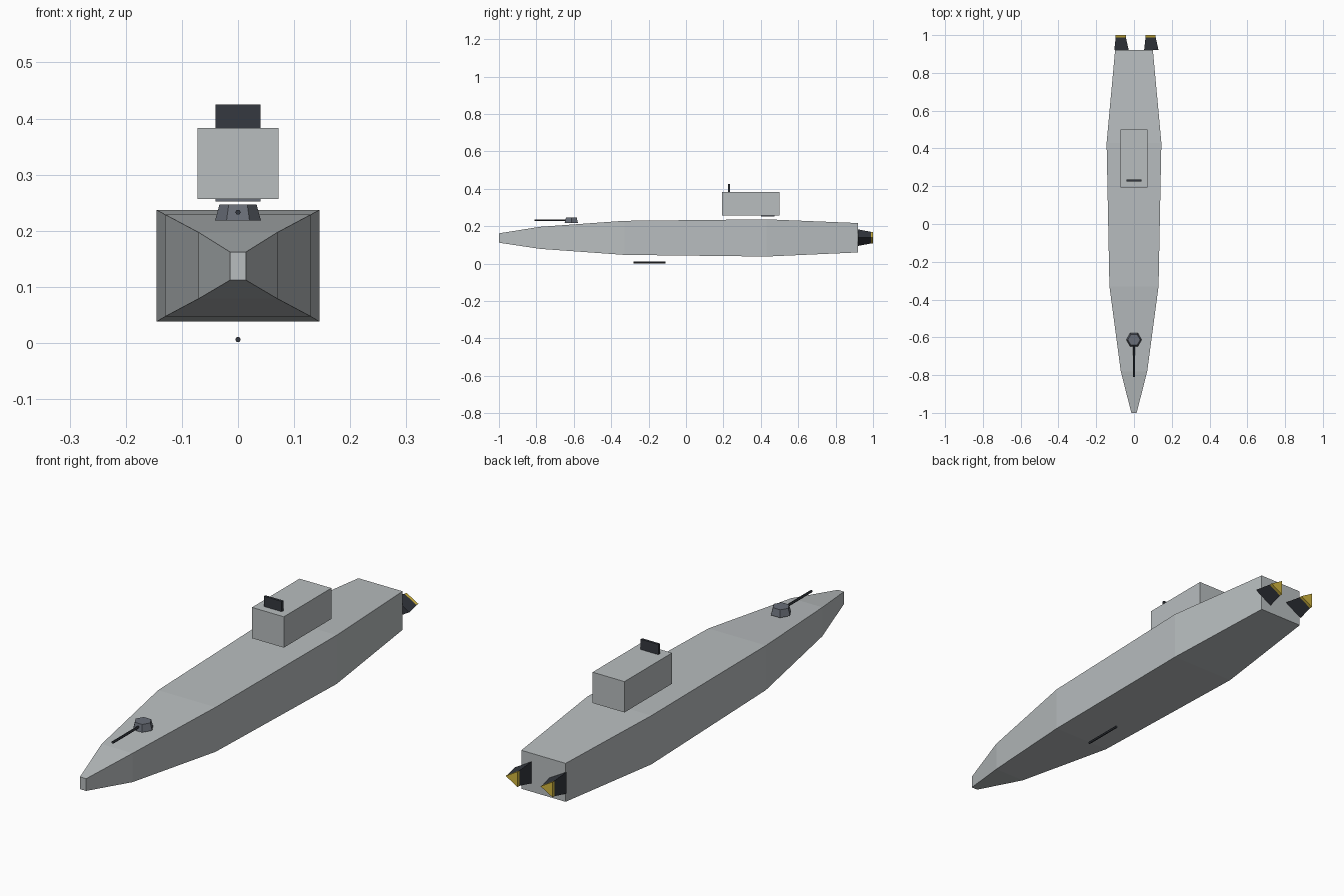
import bpy
import bmesh
import math
from mathutils import Matrix, Vector

if "Cube" in bpy.data.objects:
    bpy.data.objects.remove(bpy.data.objects["Cube"], do_unlink=True)


def material(name, rgb):
    m = bpy.data.materials.new(name)
    m.use_nodes = True
    m.diffuse_color = (*rgb, 1)
    m.node_tree.nodes["Principled BSDF"].inputs["Base Color"].default_value = (*rgb, 1)
    return m


hull_grey = material("hull grey", (0.48, 0.51, 0.52))
slate = material("slate", (0.14, 0.155, 0.185))
charcoal = material("charcoal", (0.035, 0.04, 0.05))
glow_yellow = material("engine yellow", (0.65, 0.47, 0.05))


def finish(name, bm, mat):
    bmesh.ops.recalc_face_normals(bm, faces=bm.faces)
    mesh = bpy.data.meshes.new(name)
    bm.to_mesh(mesh)
    bm.free()
    mesh.materials.append(mat)
    obj = bpy.data.objects.new(name, mesh)
    bpy.context.collection.objects.link(obj)
    return obj


def box(name, low, high, mat):
    low, high = Vector(low), Vector(high)
    bm = bmesh.new()
    bmesh.ops.create_cube(bm, size=1)
    bmesh.ops.scale(bm, vec=high - low, verts=bm.verts)
    bmesh.ops.translate(bm, vec=(low + high) / 2, verts=bm.verts)
    return finish(name, bm, mat)


def frustum(name, start, end, r1, r2, sides, mat):
    """Straight-sided tube from start to end, with one corner towards +x."""
    start, end = Vector(start), Vector(end)
    axis = (end - start).normalized()
    side = Vector((1, 0, 0))
    bm = bmesh.new()
    rings = []
    for centre, r in ((start, r1), (end, r2)):
        ring = []
        for i in range(sides):
            a = math.tau * i / sides
            ring.append(bm.verts.new(centre + r * (side * math.cos(a) + axis.cross(side) * math.sin(a))))
        rings.append(ring)
        bm.faces.new(ring)
    for i in range(sides):
        j = (i + 1) % sides
        bm.faces.new((rings[0][i], rings[0][j], rings[1][j], rings[1][i]))
    return finish(name, bm, mat)


# Hull: rectangular sections (y, half width, bottom, top) joined bow to stern
sections = [
    (-1.0, 0.014, 0.112, 0.162),
    (-0.78, 0.07, 0.079, 0.197),
    (-0.33, 0.13, 0.047, 0.229),
    (0.43, 0.145, 0.038, 0.237),
    (0.92, 0.1, 0.06, 0.217),
]
bm = bmesh.new()
rings = [[bm.verts.new(p) for p in ((-w, y, lo), (w, y, lo), (w, y, hi), (-w, y, hi))]
         for y, w, lo, hi in sections]
bm.faces.new(rings[0])
bm.faces.new(rings[-1])
for a, b in zip(rings, rings[1:]):
    for i in range(4):
        j = (i + 1) % 4
        bm.faces.new((a[i], a[j], b[j], b[i]))
finish("hull", bm, hull_grey)

# Bridge, its base plate and the mast panel on its roof
box("bridge", (-0.072, 0.193, 0.257), (0.072, 0.5, 0.383), hull_grey)
box("bridge_base_plate", (-0.04, 0.4, 0.252), (0.04, 0.472, 0.257), slate)
box("mast_panel", (-0.04, 0.225, 0.383), (0.04, 0.235, 0.425), charcoal)

# Foredeck gun
frustum("gun_turret", (0, -0.613, 0.218), (0, -0.613, 0.247), 0.041, 0.033, 6, slate)
frustum("gun_barrel", (0, -0.613, 0.233), (0, -0.81, 0.233), 0.005, 0.005, 6, charcoal)

# Rod below the keel
frustum("keel_rod", (0, -0.28, 0.006), (0, -0.11, 0.006), 0.005, 0.005, 6, charcoal)

# Twin three-sided engines with bright exhausts
for label, x in (("left", 0.079), ("right", -0.079)):
    frustum(f"{label}_engine", (x, 0.92, 0.139), (x, 0.997, 0.139), 0.051, 0.034, 3, charcoal)
    frustum(f"{label}_exhaust", (x, 0.97, 0.139), (x, 1.0, 0.139), 0.036, 0.036, 3, glow_yellow)
